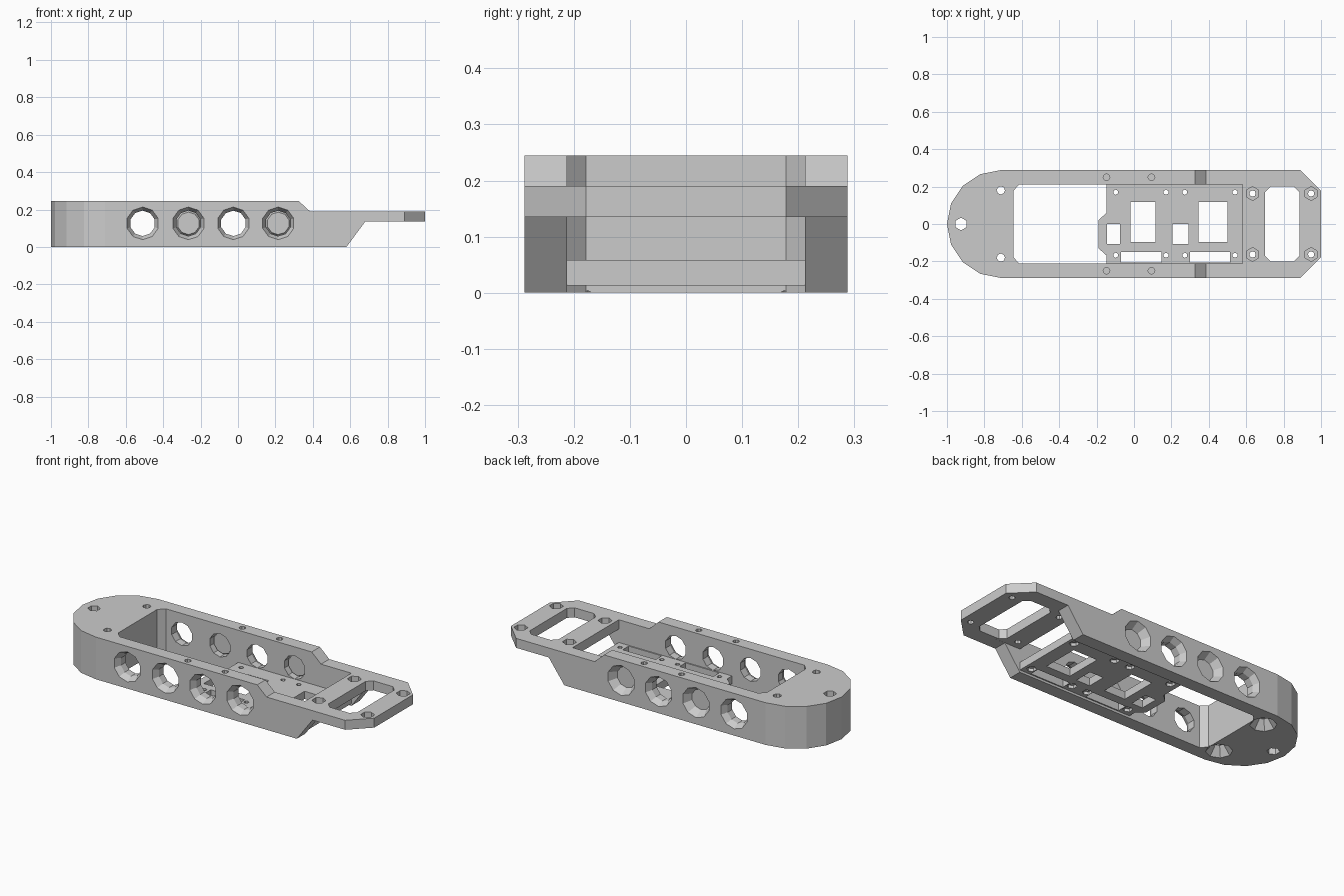
import bpy, bmesh, math
from mathutils import Matrix, Vector

if "Cube" in bpy.data.objects:
    bpy.data.objects.remove(bpy.data.objects["Cube"])


def prism(name, pts, lo, hi, axis='z'):
    """Extrude a 2D outline; axis 'z' uses xy points, axis 'y' uses xz points."""
    bm = bmesh.new()
    place = (lambda p, h: (p[0], p[1], h)) if axis == 'z' else (lambda p, h: (p[0], h, p[1]))
    base = bm.faces.new([bm.verts.new(place(p, lo)) for p in pts])
    geo = bmesh.ops.extrude_face_region(bm, geom=[base])['geom']
    move = Vector(place((0, 0), hi - lo))
    bmesh.ops.translate(bm, vec=move, verts=[g for g in geo if isinstance(g, bmesh.types.BMVert)])
    return finish(name, bm)


def cone(name, x, y, z0, z1, r0, r1, seg):
    bm = bmesh.new()
    bmesh.ops.create_cone(bm, cap_ends=True, segments=seg, radius1=r0, radius2=r1, depth=z1 - z0,
                          matrix=Matrix.Translation((x, y, (z0 + z1) / 2)))
    return finish(name, bm)


def finish(name, bm):
    bmesh.ops.recalc_face_normals(bm, faces=bm.faces)
    me = bpy.data.meshes.new(name)
    bm.to_mesh(me)
    bm.free()
    ob = bpy.data.objects.new(name, me)
    bpy.context.collection.objects.link(ob)
    return ob


def apply_cuts(ob, cutters, first='DIFFERENCE'):
    """Boolean every cutter out of ob, bake the result, remove the cutters."""
    for i, c in enumerate(cutters):
        c.hide_render = True
        m = ob.modifiers.new('cut', 'BOOLEAN')
        m.solver = 'EXACT'
        m.operation = first if i == 0 else 'DIFFERENCE'
        m.object = c
    dg = bpy.context.evaluated_depsgraph_get()
    me = bpy.data.meshes.new_from_object(ob.evaluated_get(dg))
    ob.modifiers.clear()
    ob.data = me
    for c in cutters:
        bpy.data.objects.remove(c)


def rect(x0, x1, y0, y1):
    return [(x0, y0), (x1, y0), (x1, y1), (x0, y1)]


W = 0.288   # half width
IN = 0.212  # inner half width

# Frame: side profile trimmed by the rounded plan outline
frame = prism('frame', [(-1.1, 0), (0.58, 0), (0.68, 0.135), (1.1, 0.135), (1.1, 0.19),
                        (0.385, 0.19), (0.325, 0.245), (-1.1, 0.245)], -0.4, 0.4, 'y')
arc = [(-0.712 + W * math.cos(a), W * math.sin(a))
       for a in (math.radians(90 + 22.5 * i) for i in range(9))]
cuts = [prism('outline', arc + [(0.89, -W), (1, -0.178), (1, 0.178), (0.89, W)], -0.1, 0.4)]

# Long bay, open below the nose plate
cuts.append(prism('bay', [(-0.645, -0.178), (-0.612, -IN), (0.58, -IN), (0.58, IN),
                          (-0.612, IN), (-0.645, 0.178)], -0.1, 0.4))
cuts.append(prism('bay_exit', rect(0.5, 0.75, -IN, IN), -0.1, 0.1355))

# Nose window
cuts.append(prism('window', [(0.70, -0.17), (0.73, -0.2), (0.855, -0.2), (0.885, -0.17),
                             (0.885, 0.17), (0.855, 0.2), (0.73, 0.2), (0.70, 0.17)], 0, 0.4))

# Round side holes with outer chamfers
for x in (-0.51, -0.265, -0.025, 0.215):
    hole = cone('side_hole', x, 0, -0.4, 0.4, 0.068, 0.068, 10)
    rims = [cone('side_rim', x, 0, s * 0.27 - 0.03, s * 0.27 + 0.03,
                 0.06 if s > 0 else 0.094, 0.094 if s > 0 else 0.06, 10) for s in (-1, 1)]
    for c in [hole] + rims:
        c.data.transform(Matrix.Translation((0, 0, 0.126)) @ Matrix.Translation((x, 0, 0))
                         @ Matrix.Rotation(math.pi / 2, 4, 'X') @ Matrix.Translation((-x, 0, 0)))
        cuts.append(c)

# Tail, wall-top and nose screw holes
cuts.append(cone('tail_hole', -0.925, 0, -0.1, 0.4, 0.034, 0.034, 6))
for s in (-1, 1):
    cuts.append(cone('rear_hole', -0.712, s * 0.18, -0.1, 0.4, 0.022, 0.022, 8))
    cuts.append(cone('rear_sink', -0.712, s * 0.175, -0.01, 0.05, 0.078, 0.03, 8))
    for x in (-0.147, 0.093):
        cuts.append(cone('wall_hole', x, s * 0.25, 0.145, 0.3, 0.018, 0.018, 8))
    for x in (0.634, 0.947):
        cuts.append(cone('nose_hole', x, s * 0.163, 0, 0.4, 0.017, 0.017, 8))
        cuts.append(cone('nose_nut', x, s * 0.163, 0.16, 0.4, 0.037, 0.037, 6))
apply_cuts(frame, cuts, 'INTERSECT')

# Floor plate carrying the servo-style openings
E = IN + 0.002
floor = prism('floor_plate', [(-0.147, -E), (0.58, -E), (0.58, E), (-0.147, E), (-0.147, 0.06),
                              (-0.19, 0.02), (-0.19, -0.13), (-0.147, -0.168)], 0.013, 0.058)
cuts = [prism('opening', rect(*r), -0.1, 0.2) for r in (
    (-0.02, 0.115, -0.097, 0.118), (0.345, 0.5, -0.097, 0.118),
    (-0.145, -0.075, -0.107, 0.0), (0.205, 0.292, -0.107, 0.0),
    (-0.07, 0.147, -0.205, -0.15), (0.3, 0.512, -0.205, -0.15))]
for x in (-0.098, 0.171, 0.272, 0.54):
    for y in (-0.167, 0.17):
        cuts.append(cone('floor_hole', x, y, -0.1, 0.2, 0.014, 0.014, 6))
        cuts.append(cone('floor_nut', x, y, -0.1, 0.03, 0.026, 0.026, 6))
apply_cuts(floor, cuts)
